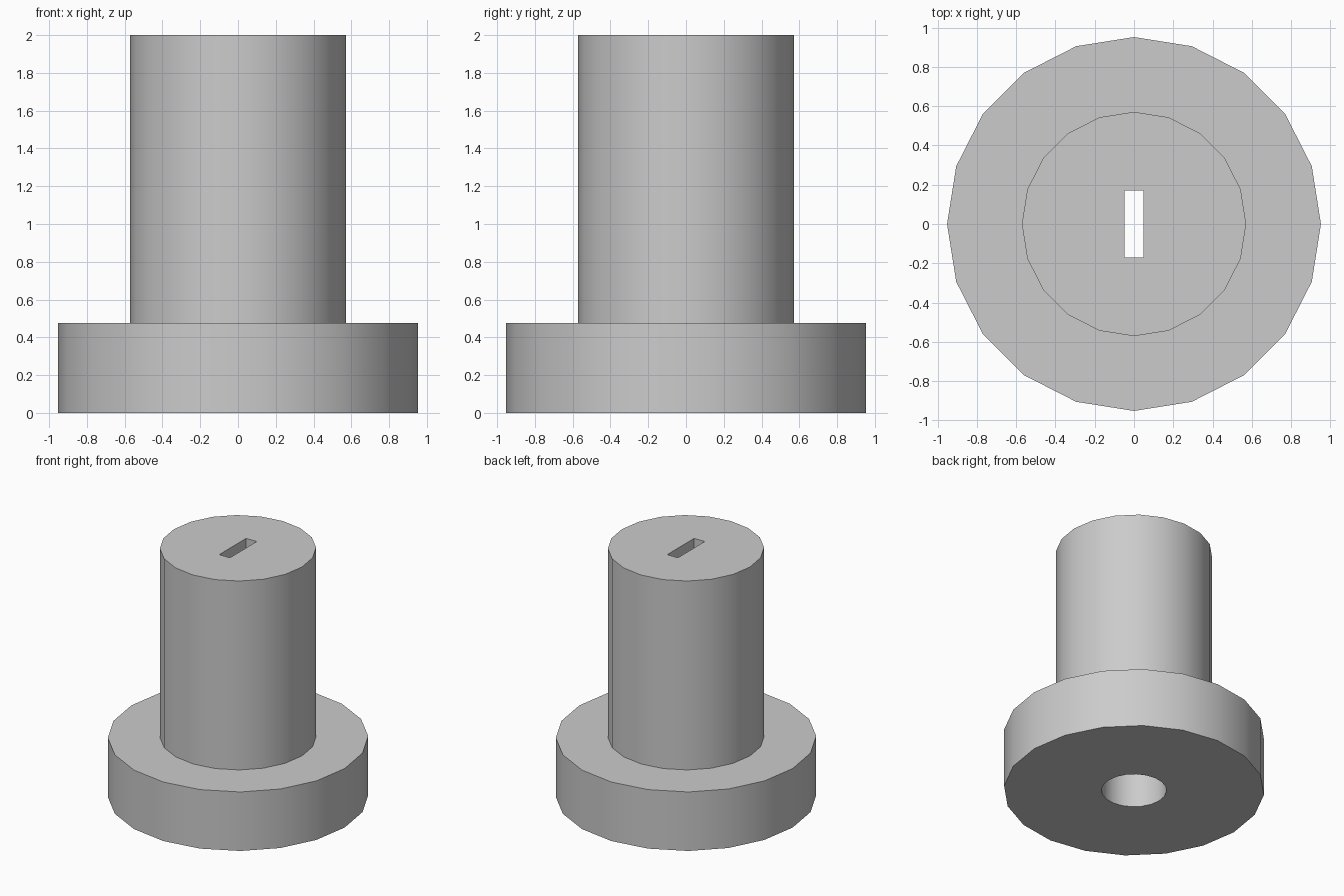
import bpy, bmesh, math

SIDES = 20
BASE_R, BASE_H = 0.952, 0.476
POST_R, TOP = 0.571, 2.0
BORE_R, BORE_TOP = 0.238, 0.952
SLOT_W, SLOT_L = 0.095, 0.343

cube = bpy.data.objects.get("Cube")
if cube:
    bpy.data.objects.remove(cube, do_unlink=True)

grey = bpy.data.materials.new("plain grey")
grey.use_nodes = True
colour = (0.6, 0.6, 0.6, 1)
grey.diffuse_color = colour
grey.node_tree.nodes["Principled BSDF"].inputs["Base Color"].default_value = colour


def turned(name, rings):
    """Closed solid made of stacked polygon rings given as (radius, z)."""
    bm = bmesh.new()
    loops = []
    for r, z in rings:
        angles = [math.tau * i / SIDES for i in range(SIDES)]
        loops.append([bm.verts.new((r * math.cos(a), r * math.sin(a), z)) for a in angles])
    for low, high in zip(loops, loops[1:]):
        for i in range(SIDES):
            j = (i + 1) % SIDES
            bm.faces.new((low[i], low[j], high[j], high[i]))
    bm.faces.new(loops[0][::-1])
    bm.faces.new(loops[-1])
    mesh = bpy.data.meshes.new(name)
    bm.to_mesh(mesh)
    bm.free()
    mesh.materials.append(grey)
    obj = bpy.data.objects.new(name, mesh)
    bpy.context.collection.objects.link(obj)
    return obj


def cut(body, cutter):
    """Subtract the cutter from the body, then discard it."""
    cutter.hide_render = True
    mod = body.modifiers.new("cut", 'BOOLEAN')
    mod.operation, mod.solver, mod.object = 'DIFFERENCE', 'EXACT', cutter
    bpy.ops.object.select_all(action='DESELECT')
    body.select_set(True)
    bpy.context.view_layer.objects.active = body
    bpy.ops.object.modifier_apply(modifier=mod.name)
    bpy.data.objects.remove(cutter, do_unlink=True)


# Wide base with the narrower post above it
body = turned("flanged_post", [(BASE_R, 0), (BASE_R, BASE_H), (POST_R, BASE_H), (POST_R, TOP)])

# Round bore from below
cut(body, turned("bore_cutter", [(BORE_R, -0.1), (BORE_R, BORE_TOP)]))

# Narrow slot from the top down into the bore
low, high = BORE_TOP - 0.1, TOP + 0.1
bpy.ops.mesh.primitive_cube_add(size=1, location=(0, 0, (low + high) / 2))
slot = bpy.context.object
slot.name = "slot_cutter"
slot.scale = (SLOT_W, SLOT_L, high - low)
slot.data.materials.append(grey)
bpy.context.view_layer.update()
cut(body, slot)

# Smooth round walls, crisp rims
bpy.ops.object.shade_smooth_by_angle(angle=math.radians(30))
